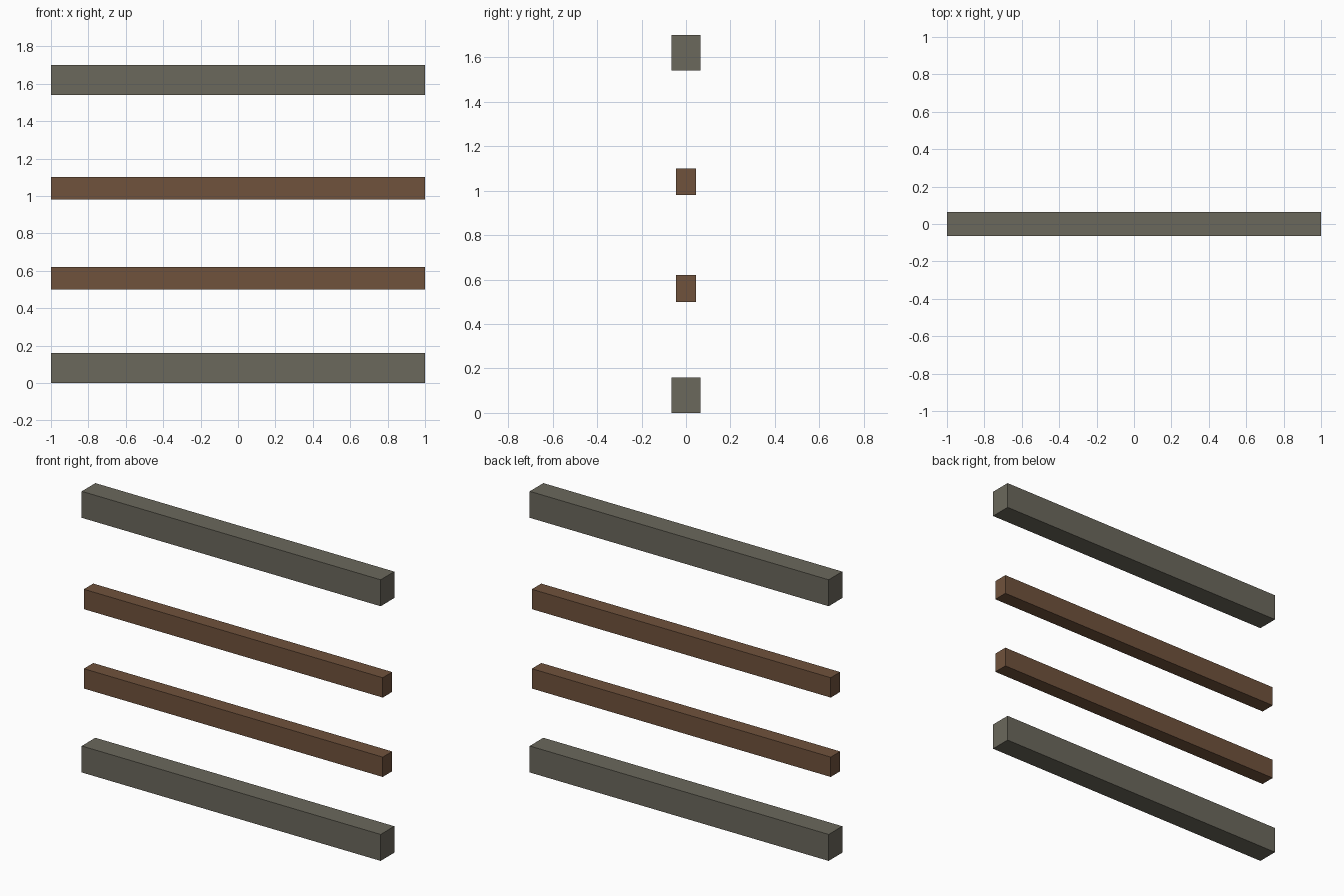
import bpy

if "Cube" in bpy.data.objects:
    bpy.data.objects.remove(bpy.data.objects["Cube"])


def material(name, rgb):
    m = bpy.data.materials.new(name)
    m.diffuse_color = (*rgb, 1.0)
    m.use_nodes = True
    m.node_tree.nodes["Principled BSDF"].inputs["Base Color"].default_value = m.diffuse_color
    return m


stone = material("weathered_grey", (0.147, 0.138, 0.107))
wood = material("brown_wood", (0.162, 0.084, 0.045))


def beam(name, z_low, height, depth, mat):
    """Square-edged bar spanning the full width along x."""
    bpy.ops.mesh.primitive_cube_add(size=1, location=(0, 0, z_low + height / 2))
    ob = bpy.context.object
    ob.name = name
    ob.scale = (2.0, depth, height)
    bpy.ops.object.transform_apply(location=False, rotation=False, scale=True)
    ob.data.materials.append(mat)


# Heavy outer beams
beam("bottom_beam", 0.0, 0.16, 0.13, stone)
beam("top_beam", 1.54, 0.16, 0.13, stone)

# Slimmer middle rails
beam("lower_rail", 0.50, 0.12, 0.09, wood)
beam("upper_rail", 0.98, 0.12, 0.09, wood)
